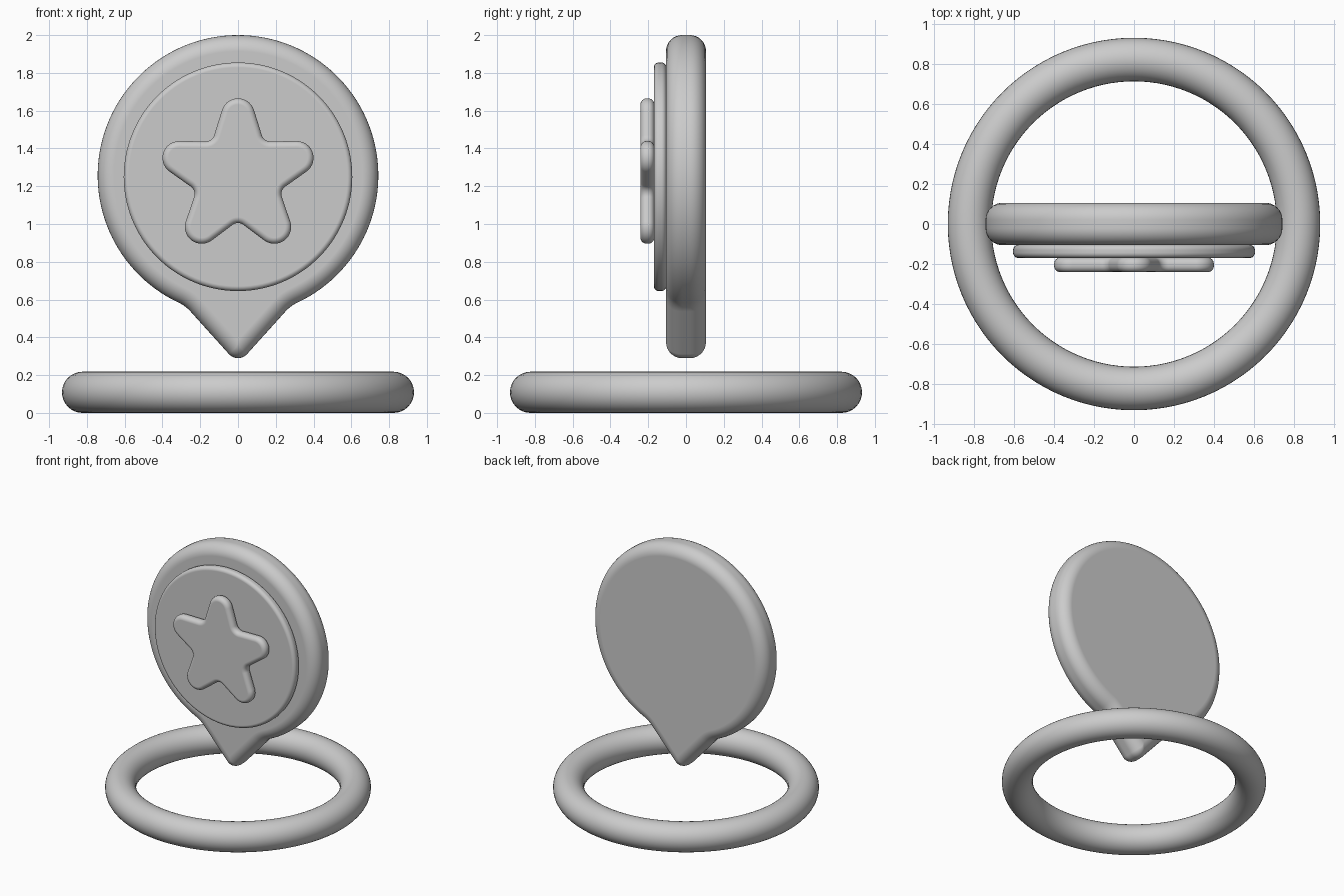
import bpy, bmesh, math

if "Cube" in bpy.data.objects:
    bpy.data.objects.remove(bpy.data.objects["Cube"])


def outline(discs):
    """Closed outline around (x, z, radius, steps) discs joined by tangent lines;
    a negative radius is a concave fillet."""
    n = len(discs)
    tangents = []
    for i in range(n):
        x1, z1, r1, _ = discs[i]
        x2, z2, r2, _ = discs[(i + 1) % n]
        c = (r1 - r2) / math.hypot(x2 - x1, z2 - z1)
        tangents.append(math.atan2(z2 - z1, x2 - x1) - math.acos(max(-1, min(1, c))))
    pts = []
    for i, (x, z, r, steps) in enumerate(discs):
        a = tangents[i - 1]
        sweep = (tangents[i] - a) % math.tau
        if r < 0:
            sweep -= math.tau
        for k in range(steps + 1):
            t = a + sweep * k / steps
            pts.append((x + r * math.cos(t), z + r * math.sin(t)))
    return pts


def pillow_plate(name, shape, y_front, y_back, bevel, segs=6):
    """Extrude shape(inset) from front to back with rounded rims."""
    arc = [math.pi / 2 * k / segs for k in range(segs + 1)]
    layers = [(bevel * (1 - math.sin(a)), y_front + bevel * (1 - math.cos(a))) for a in arc]
    layers += [(bevel * (1 - math.sin(a)), y_back - bevel * (1 - math.cos(a))) for a in reversed(arc)]
    bm = bmesh.new()
    rings = [[bm.verts.new((x, y, z)) for x, z in shape(d)] for d, y in layers]
    n = len(rings[0])
    for r0, r1 in zip(rings, rings[1:]):
        for i in range(n):
            j = (i + 1) % n
            bm.faces.new((r0[i], r0[j], r1[j], r1[i]))
    bm.faces.new(rings[0])
    bm.faces.new(rings[-1])
    bmesh.ops.remove_doubles(bm, verts=bm.verts, dist=1e-5)
    bmesh.ops.recalc_face_normals(bm, faces=bm.faces)
    me = bpy.data.meshes.new(name)
    bm.to_mesh(me)
    bm.free()
    ob = bpy.data.objects.new(name, me)
    bpy.context.collection.objects.link(ob)
    bpy.ops.object.select_all(action='DESELECT')
    ob.select_set(True)
    bpy.context.view_layer.objects.active = ob
    bpy.ops.object.shade_smooth_by_angle(angle=math.radians(35))
    mod = ob.modifiers.new("even_shading", 'WEIGHTED_NORMAL')
    mod.keep_sharp = True
    return ob


# Teardrop pin: big circle, rounded tip and concave fillets between them
R, CZ, TIP_R, FIL = 0.743, 1.257, 0.065, 0.2
TIP_Z = 0.29 + TIP_R
PHI = math.radians(48)
THETA = PHI - math.acos((TIP_R + FIL + (CZ - TIP_Z) * math.cos(PHI)) / (R + FIL))
FX, FZ = (R + FIL) * math.sin(THETA), CZ - (R + FIL) * math.cos(THETA)


def pin_shape(d):
    over = max(0, d - TIP_R + 0.004)
    return outline([(0, TIP_Z + over / math.cos(PHI), TIP_R - d + over, 12),
                    (FX, FZ, -FIL - d, 8),
                    (0, CZ, R - d, 112),
                    (-FX, FZ, -FIL - d, 8)])


def disc_shape(d):
    return [((0.605 - d) * math.cos(math.tau * i / 112),
             1.25 + (0.605 - d) * math.sin(math.tau * i / 112)) for i in range(112)]


def star_shape(d):
    discs = []
    for i in range(5):
        for deg, dist, r, steps in ((90, 0.327, 0.089, 14), (126, 0.292, -0.048, 8)):
            a = math.radians(deg + 72 * i)
            discs.append((dist * math.cos(a), 1.249 + dist * math.sin(a), r - d, steps))
    return outline(discs)


pillow_plate("pin_body", pin_shape, -0.106, 0.106, 0.085, 8)
pillow_plate("face_disc", disc_shape, -0.17, -0.104, 0.026)
pillow_plate("star", star_shape, -0.241, -0.168, 0.032)

# Ground ring
bpy.ops.mesh.primitive_torus_add(major_radius=0.823, minor_radius=0.109, major_segments=112,
                                 minor_segments=32, location=(0, 0, 0.109))
ring = bpy.context.object
ring.name = "base_ring"
bpy.ops.object.shade_smooth()
